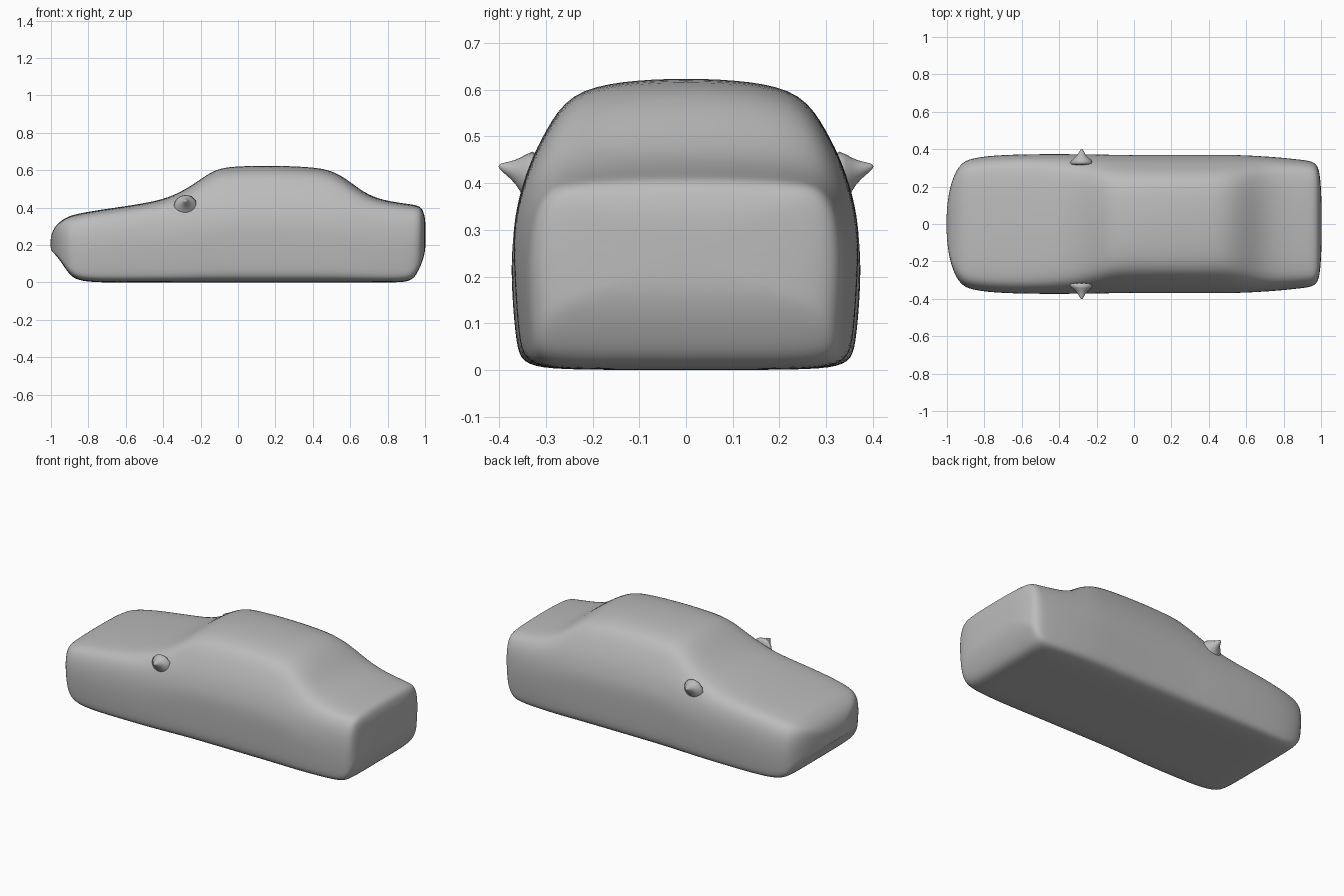
import bpy, bmesh, math

cube = bpy.data.objects.get("Cube")
if cube:
    bpy.data.objects.remove(cube)

# Single clay-grey finish
grey = bpy.data.materials.new("clay_grey")
grey.use_nodes = True
colour = (0.5, 0.5, 0.5, 1)
grey.diffuse_color = colour
grey.node_tree.nodes["Principled BSDF"].inputs["Base Color"].default_value = colour


def loft(name, rings, levels):
    """Skin closed rings of points, cap both ends and smooth the result."""
    bm = bmesh.new()
    loops = [[bm.verts.new(p) for p in ring] for ring in rings]
    for a, b in zip(loops, loops[1:]):
        for i in range(len(a)):
            j = (i + 1) % len(a)
            bm.faces.new((a[i], a[j], b[j], b[i]))
    bm.faces.new(loops[0])
    bm.faces.new(loops[-1])
    bmesh.ops.recalc_face_normals(bm, faces=bm.faces)
    for face in bm.faces:
        face.smooth = True
    mesh = bpy.data.meshes.new(name)
    bm.to_mesh(mesh)
    bm.free()
    mesh.materials.append(grey)
    obj = bpy.data.objects.new(name, mesh)
    bpy.context.collection.objects.link(obj)
    sub = obj.modifiers.new("smooth_skin", "SUBSURF")
    sub.levels = sub.render_levels = levels
    return obj


# Half sections as (share of half width, share of height), floor to roof
lower = [(0, 0), (.45, 0), (.8, .004), (.95, .035), (.98, .13), (1, .32)]
deck = [(1.01, .5), (1, .68), (.965, .82), (.9, .92), (.78, .975), (.4, .995), (0, 1)]
cabin = [(1.01, .48), (.98, .58), (.92, .7), (.82, .82), (.68, .95), (.38, .99), (0, 1)]

# Body stations: x, top, bottom, half width
stations = [
    (-1.003, .24, .175, .07), (-.988, .285, .16, .18), (-.96, .32, .13, .27),
    (-.92, .347, .07, .325), (-.88, .363, .015, .345), (-.78, .383, 0, .363),
    (-.6, .408, 0, .37), (-.45, .433, 0, .371), (-.35, .462, 0, .371),
    (-.25, .517, 0, .37), (-.17, .576, 0, .369), (-.1, .613, 0, .368),
    (0, .624, 0, .367), (.2, .627, 0, .367), (.4, .619, 0, .367),
    (.5, .601, 0, .367), (.58, .555, 0, .366), (.67, .483, 0, .361),
    (.76, .444, 0, .355), (.86, .427, 0, .345), (.93, .418, .008, .337),
    (.962, .411, .055, .327), (.985, .396, .11, .305), (.997, .36, .15, .24),
    (1.003, .32, .19, .13)]


def body_ring(x, top, bottom, width):
    k = min(1, max(0, (top - .41) / .2))
    upper = [(a + (c - a) * k, b + (d - b) * k) for (a, b), (c, d) in zip(deck, cabin)]
    half = [(w * width, bottom + h * (top - bottom)) for w, h in lower + upper]
    right = [(x, -y, z) for y, z in half]
    left = [(x, y, z) for y, z in half[-2:0:-1]]
    return right + left


loft("car_body", [body_ring(*s) for s in stations], 2)

# Pointed door mirrors flaring out of the body: reach, radius, height
spike = [(.31, .09, .395), (.345, .05, .412), (.365, .025, .425), (.388, .013, .432), (.402, .004, .436)]
for side, label in ((1, "left"), (-1, "right")):
    rings = []
    for reach, radius, height in spike:
        angles = [math.tau * i / 12 for i in range(12)]
        rings.append([(-.28 + radius * math.cos(a), side * reach, height + radius * math.sin(a))
                      for a in angles])
    loft(label + "_mirror", rings, 1)
